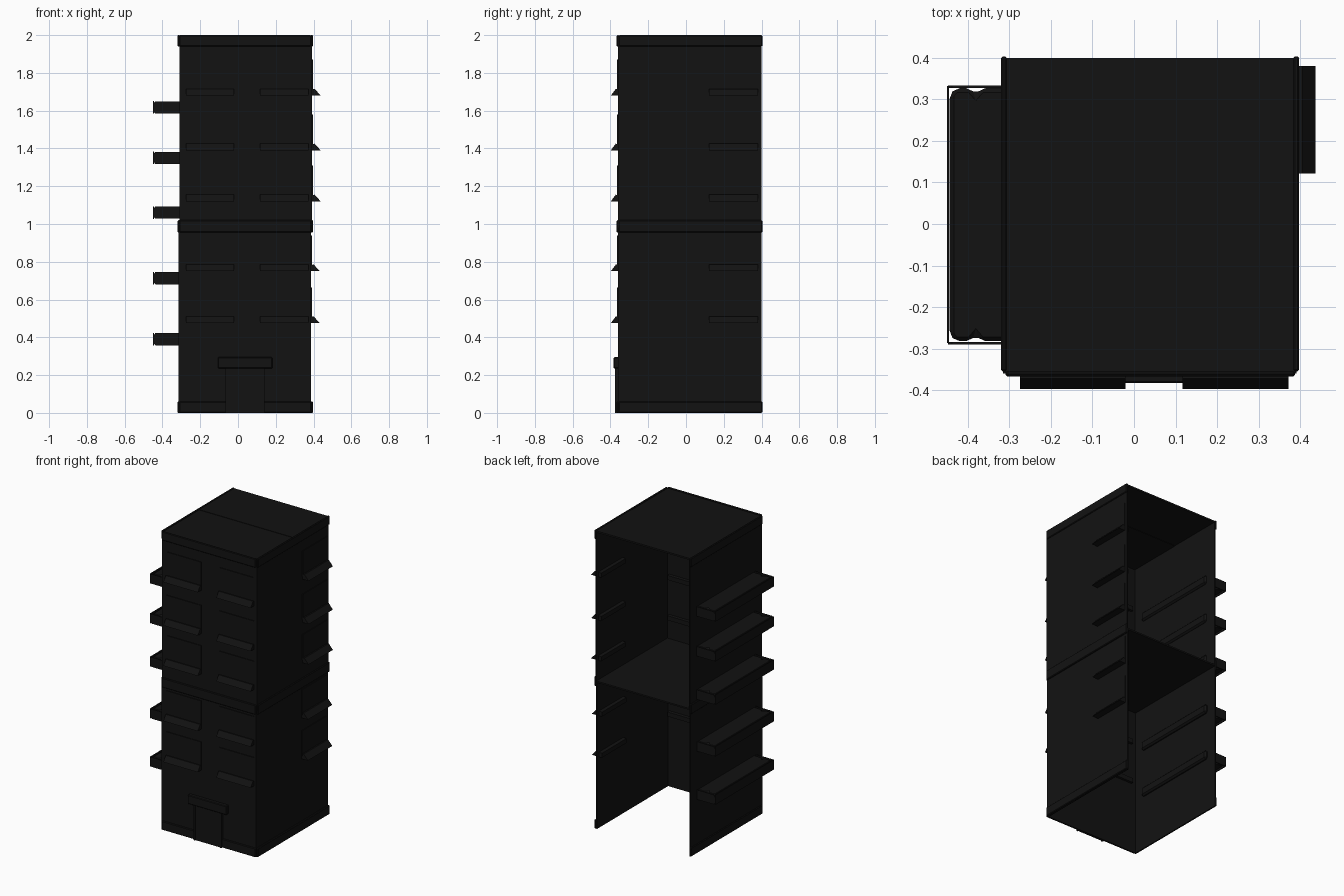
import bpy, bmesh

if "Cube" in bpy.data.objects:
    bpy.data.objects.remove(bpy.data.objects["Cube"])

black = bpy.data.materials.new("black")
black.diffuse_color = (0.006, 0.006, 0.006, 1)
black.use_nodes = True
black.node_tree.nodes["Principled BSDF"].inputs["Base Color"].default_value = black.diffuse_color


def finish(name, bm):
    bmesh.ops.recalc_face_normals(bm, faces=bm.faces)
    me = bpy.data.meshes.new(name)
    bm.to_mesh(me)
    bm.free()
    ob = bpy.data.objects.new(name, me)
    bpy.context.collection.objects.link(ob)
    me.materials.append(black)
    return ob


def box(name, x0, x1, y0, y1, z0, z1, bevel=0):
    bm = bmesh.new()
    bmesh.ops.create_cube(bm, size=1)
    for v in bm.verts:
        v.co = ((x0 + x1) / 2 + v.co.x * (x1 - x0),
                (y0 + y1) / 2 + v.co.y * (y1 - y0),
                (z0 + z1) / 2 + v.co.z * (z1 - z0))
    ob = finish(name, bm)
    if bevel:
        m = ob.modifiers.new("chamfer", 'BEVEL')
        m.width = bevel
        m.segments = 1
    return ob


def prism(name, points, direction):
    bm = bmesh.new()
    f = bm.faces.new([bm.verts.new(p) for p in points])
    r = bmesh.ops.extrude_face_region(bm, geom=[f])
    bmesh.ops.translate(bm, vec=direction,
                        verts=[g for g in r["geom"] if isinstance(g, bmesh.types.BMVert)])
    return finish(name, bm)


# Open-backed shell: two storeys of thin walls, middle floor and two-part roof
for label, xl, xr, z0, z1 in (("lower", -0.315, 0.387, 0, 0.98),
                              ("upper", -0.31, 0.392, 0.98, 1.99)):
    box(label + "_front_wall", xl, xr, -0.36, -0.352, z0, z1)
    box(label + "_left_wall", xl, xl + 0.008, -0.36, 0.4, z0, z1)
    box(label + "_right_wall", xr - 0.008, xr, -0.36, 0.4, z0, z1)
box("middle_floor", -0.31, 0.39, -0.355, 0.4, 0.98, 0.99)
box("roof_front", -0.31, 0.39, -0.36, 0.027, 1.983, 1.993)
box("roof_back", -0.31, 0.39, 0.027, 0.4, 1.985, 1.996)

# Trim bands around base, middle and roof edge
for label, z0, z1 in (("base", 0, 0.06), ("middle", 0.955, 1.02), ("roof", 1.94, 2.0)):
    box(label + "_front_trim", -0.31, 0.388, -0.367, -0.355, z0, z1, 0.004)
    box(label + "_left_trim", -0.32, -0.307, -0.355, 0.404, z0, z1, 0.004)
    box(label + "_right_trim", 0.384, 0.398, -0.355, 0.404, z0, z1, 0.004)

# Window panes and sloping sills, sills poke slightly through the wall
profile = [(-0.025, 0), (0.038, 0), (0.012, 0.035), (-0.025, 0.03)]
for i, z in enumerate((1.68, 1.39, 1.12, 0.75, 0.475)):
    for side, x0 in (("left", -0.275), ("right", 0.117)):
        box(f"front_window_{side}_{i}", x0, x0 + 0.255, -0.364, -0.355, z + 0.02, z + 0.19)
        prism(f"front_sill_{side}_{i}", [(x0, -0.36 - d, z + h) for d, h in profile],
              (0.255, 0, 0))
    xw = 0.392 if z > 1 else 0.387
    box(f"side_window_{i}", xw - 0.005, xw + 0.004, 0.12, 0.38, z + 0.02, z + 0.19)
    prism(f"side_sill_{i}", [(xw + d * 1.2, 0.122, z + h) for d, h in profile],
          (0, 0.258, 0))

# Left balconies: slab with scalloped ends inside a thin rail
for i, z in enumerate((1.617, 1.35, 1.06, 0.713, 0.39)):
    xs = (-0.444, -0.43, -0.394, -0.381, -0.368, -0.332, -0.29)
    ends = (0.312, 0.327, 0.327, 0.312, 0.327, 0.327, 0.327)
    outline = [(x, e, z - 0.03) for x, e in zip(xs, ends)]
    outline += [(x, 0.045 - e, z - 0.03) for x, e in reversed(list(zip(xs, ends)))]
    slab = prism(f"balcony_slab_{i}", outline, (0, 0, 0.06))
    m = slab.modifiers.new("chamfer", 'BEVEL')
    m.width = 0.012
    m.segments = 1
    box(f"balcony_outer_rail_{i}", -0.45, -0.445, -0.287, 0.332, z - 0.033, z + 0.033)
    for label, y in (("front", -0.29), ("back", 0.328)):
        prism(f"balcony_{label}_rail_{i}",
              [(-0.448, y, z - 0.02), (-0.438, y, z - 0.032), (-0.31, y, z - 0.032),
               (-0.31, y, z + 0.032), (-0.438, y, z + 0.032), (-0.448, y, z + 0.02)],
              (0, 0.006, 0))

# Door, frame posts and lintel
box("door", -0.06, 0.135, -0.37, -0.355, 0, 0.24)
for label, x in (("left", -0.065), ("right", 0.13)):
    box(f"door_{label}_post", x, x + 0.01, -0.376, -0.355, 0, 0.24)
box("door_lintel", -0.107, 0.182, -0.383, -0.355, 0.235, 0.295, 0.004)
